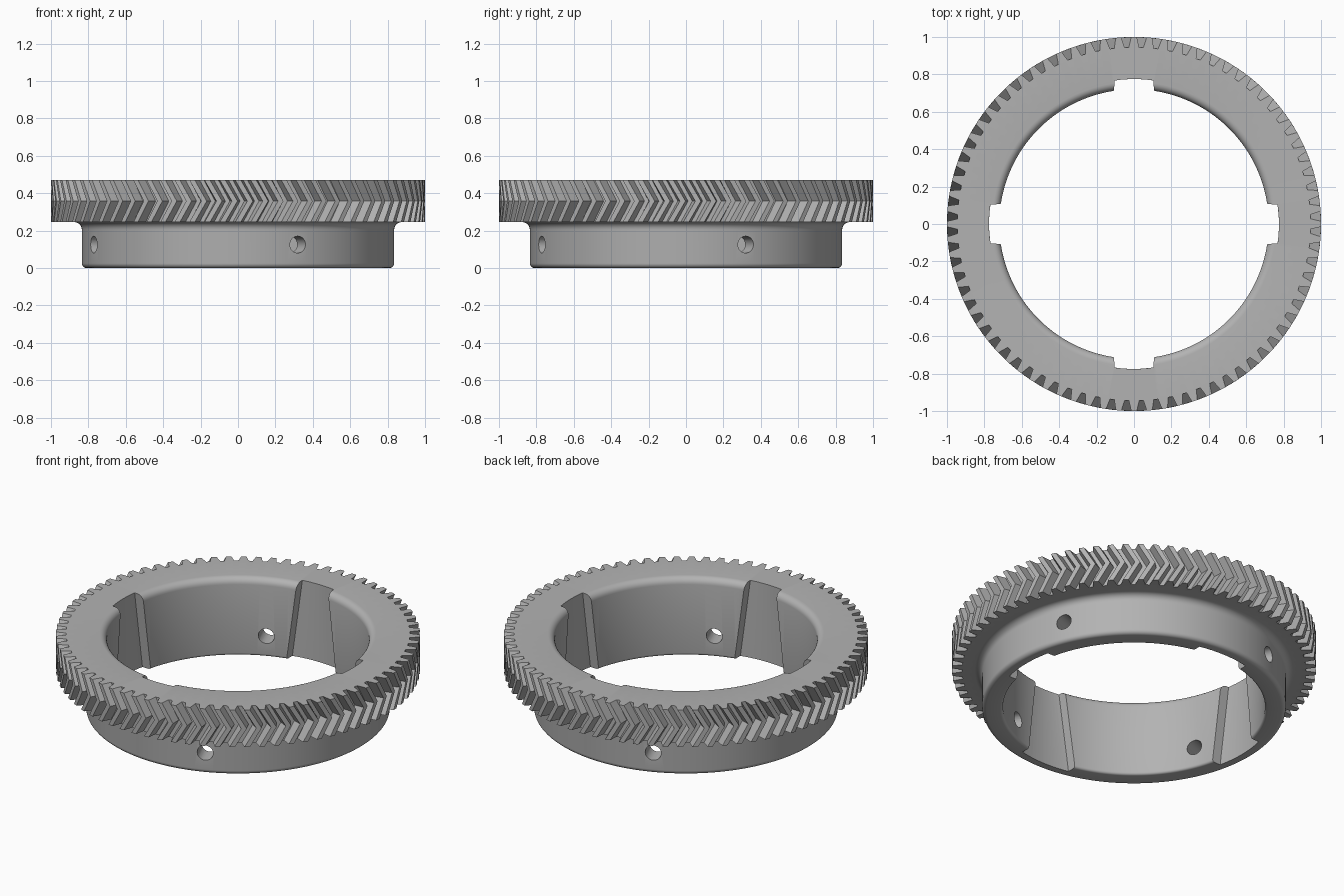
import bpy, bmesh, math
from mathutils import Matrix

TEETH = 76
SEG = TEETH * 4
PITCH = 2 * math.pi / TEETH
TOP, BASE = 0.47, 0.245          # gear rim heights
MID = (TOP + BASE) / 2
BORE, BODY, SLOT = 0.72, 0.835, 0.775

old = bpy.data.objects.get("Cube")
if old:
    bpy.data.objects.remove(old, do_unlink=True)

steel = bpy.data.materials.new("grey_steel")
steel.use_nodes = True
grey = (0.45, 0.45, 0.45, 1)
steel.diffuse_color = grey
steel.node_tree.nodes["Principled BSDF"].inputs["Base Color"].default_value = grey


def arc(cr, cz, rad, a0, a1, steps=6):
    """Rounded corner of the lathe profile, as (radius, height) points."""
    out = []
    for i in range(steps + 1):
        a = math.radians(a0 + (a1 - a0) * i / steps)
        out.append((cr + rad * math.cos(a), cz + rad * math.sin(a)))
    return out


def plain_ring(bm, r, z):
    pts = [(PITCH * (i - 1.5) / 4) for i in range(SEG)]
    return [bm.verts.new((r * math.sin(a), r * math.cos(a), z)) for a in pts]


def toothed_ring(bm, z, twist):
    """Tooth outline: two root and two tip corners for each tooth."""
    ring = []
    for t in range(TEETH):
        for frac, r in ((-0.35, 0.945), (-0.18, 1), (0.18, 1), (0.35, 0.945)):
            a = (t + frac) * PITCH - twist
            ring.append(bm.verts.new((r * math.sin(a), r * math.cos(a), z)))
    return ring


def make_object(name, bm):
    bmesh.ops.recalc_face_normals(bm, faces=bm.faces)
    mesh = bpy.data.meshes.new(name)
    bm.to_mesh(mesh)
    bm.free()
    mesh.materials.append(steel)
    obj = bpy.data.objects.new(name, mesh)
    bpy.context.collection.objects.link(obj)
    return obj


# Ring gear: herringbone rim, hub and bore in one closed lathe
bm = bmesh.new()
rings = [toothed_ring(bm, TOP, 0), toothed_ring(bm, MID, 0.065), toothed_ring(bm, BASE, 0)]
profile = (arc(BODY + 0.04, BASE - 0.04, 0.04, 90, 180)
           + arc(BODY - 0.025, 0.025, 0.025, 0, -90)
           + arc(BORE + 0.015, 0.015, 0.015, 270, 180, 4)
           + arc(BORE + 0.04, TOP - 0.04, 0.04, 180, 90))
rings += [plain_ring(bm, r, z) for r, z in profile]
for lower, upper in zip(rings, rings[1:] + rings[:1]):
    for i in range(SEG):
        j = (i + 1) % SEG
        bm.faces.new((lower[i], lower[j], upper[j], upper[i]))
gear = make_object("herringbone_ring_gear", bm)

# Cutter: four flared bore slots and four radial holes
bm = bmesh.new()
for k in range(4):
    turn = Matrix.Rotation(k * math.pi / 2, 4, "Z")
    levels = []
    for z in (-0.1, 0.6):
        half = 0.165 - 0.06 * z / TOP
        pts = []
        for i in range(13):
            x = half * (i / 6 - 1)
            pts.append((x, math.sqrt(SLOT ** 2 - x * x), z))
        pts += [(half, 0.5, z), (-half, 0.5, z)]
        levels.append([bm.verts.new(p) for p in pts])
    low, high = levels
    n = len(low)
    bm.faces.new(low)
    bm.faces.new(high)
    for i in range(n):
        j = (i + 1) % n
        bm.faces.new((low[i], low[j], high[j], high[i]))
    bmesh.ops.transform(bm, matrix=turn, verts=low + high)

    spin = Matrix.Rotation(math.radians(22.5 + 90 * k), 4, "Z")
    lay = Matrix.Translation((0.78, 0, 0.125)) @ Matrix.Rotation(math.pi / 2, 4, "Y")
    bmesh.ops.create_cone(bm, cap_ends=True, segments=32, radius1=0.045,
                          radius2=0.045, depth=0.3, matrix=spin @ lay)
cutter = make_object("slot_and_hole_cutter", bm)
cutter.hide_render = True

cut = gear.modifiers.new("slots_and_holes", "BOOLEAN")
cut.operation = "DIFFERENCE"
cut.solver = "EXACT"
cut.object = cutter
bpy.ops.object.select_all(action="DESELECT")
gear.select_set(True)
bpy.context.view_layer.objects.active = gear
bpy.ops.object.modifier_apply(modifier=cut.name)
bpy.data.objects.remove(cutter, do_unlink=True)
bpy.ops.object.shade_smooth_by_angle(angle=math.radians(28))
